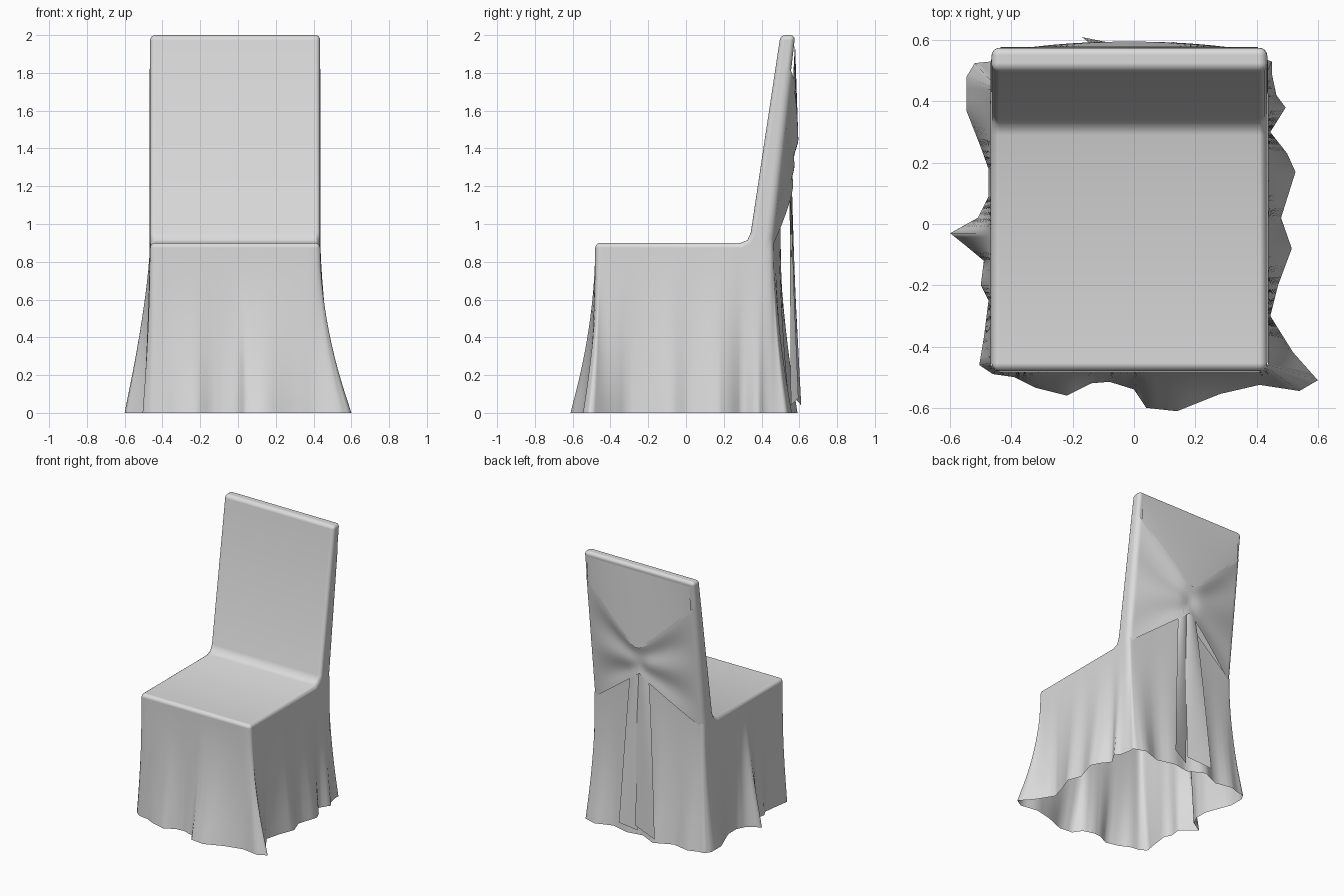
import bpy, bmesh, math
from mathutils import Vector

if "Cube" in bpy.data.objects:
    bpy.data.objects.remove(bpy.data.objects["Cube"])

X0, X1, Y0, Y1 = -0.467, 0.437, -0.481, 0.455   # rectangle the skirt hangs from
R = 0.03                                         # its corner radius
CX, HW = -0.015, 0.452                           # back panel centre and half width

cloth = bpy.data.materials.new("pale grey cloth")
cloth.diffuse_color = (0.71, 0.71, 0.71, 1)
cloth.use_nodes = True
cloth.node_tree.nodes["Principled BSDF"].inputs["Base Color"].default_value = cloth.diffuse_color


def lerp(a, b, t):
    return a + (b - a) * t


def clamp(v, a, b):
    return max(a, min(b, v))


def back_y(z):
    """Rear plane of the leaning backrest."""
    return 0.44 + (z - 0.8) * 0.1125


def make(name, bm):
    bmesh.ops.remove_doubles(bm, verts=bm.verts, dist=1e-4)
    bmesh.ops.recalc_face_normals(bm, faces=bm.faces)
    # turn open cloth so that it faces outwards
    mid = Vector((0, 0, 0.7))
    if sum(f.normal.dot(f.calc_center_median() - mid) * f.calc_area() for f in bm.faces) < 0:
        bmesh.ops.reverse_faces(bm, faces=bm.faces)
    for f in bm.faces:
        f.smooth = True
    me = bpy.data.meshes.new(name)
    bm.to_mesh(me)
    bm.free()
    ob = bpy.data.objects.new(name, me)
    me.materials.append(cloth)
    bpy.context.collection.objects.link(ob)
    return ob


def sheet(name, fn, nu, nv, closed=False):
    """Cloth grid from fn(i, j) -> point."""
    bm = bmesh.new()
    g = [[bm.verts.new(fn(i, j)) for j in range(nv + 1)] for i in range(nu if closed else nu + 1)]
    for i in range(nu):
        a, b = g[i], g[(i + 1) % len(g)]
        for j in range(nv):
            bm.faces.new((a[j], b[j], b[j + 1], a[j + 1]))
    return make(name, bm)


# Seat and backrest: L-shaped side profile, extruded, open below, rounded edges
profile = [(-0.48, 0.84), (-0.48, 0.9), (0.29, 0.9), (0.325, 0.915), (0.343, 0.955),
           (0.5, 2.0), (0.578, 2.0), (back_y(0.84), 0.84)]
bm = bmesh.new()
left = [bm.verts.new((-0.465, y, z)) for y, z in profile]
right = [bm.verts.new((0.435, y, z)) for y, z in profile]
bm.faces.new(left)
bm.faces.new(right[::-1])
for i in range(len(profile) - 1):
    bm.faces.new((left[i], left[i + 1], right[i + 1], right[i]))
body = make("seat_and_backrest", bm)
bev = body.modifiers.new("rounded edges", 'BEVEL')
bev.width, bev.segments, bev.limit_method = 0.026, 4, 'ANGLE'
bev.angle_limit = math.radians(50)
bev.use_clamp_overlap = False
bev.harden_normals = True

# Skirt: hem outline with its folds, going round from the back left corner
hem = [(-0.47, 0.53), (-0.52, 0.525), (-0.547, 0.48), (-0.547, 0.37), (-0.50, 0.25), (-0.475, 0.18),
       (-0.475, 0.09), (-0.51, 0.02), (-0.60, -0.03), (-0.55, -0.07), (-0.49, -0.12), (-0.50, -0.2),
       (-0.475, -0.25), (-0.49, -0.37), (-0.505, -0.46), (-0.46, -0.49), (-0.39, -0.50), (-0.32, -0.535),
       (-0.22, -0.56), (-0.14, -0.52), (-0.08, -0.515), (0.0, -0.54), (0.04, -0.60), (0.14, -0.611),
       (0.28, -0.555), (0.41, -0.525), (0.54, -0.545), (0.6, -0.51), (0.52, -0.42), (0.445, -0.3),
       (0.47, -0.2), (0.515, -0.08), (0.48, 0.02), (0.527, 0.17), (0.50, 0.23), (0.445, 0.3),
       (0.495, 0.38), (0.465, 0.42), (0.45, 0.49), (0.45, 0.53), (0.36, 0.56), (0.23, 0.515),
       (0.1, 0.55), (-0.02, 0.53), (-0.14, 0.59), (-0.27, 0.53), (-0.40, 0.555)]
SUB, ROWS = 3, 16
outline = [Vector(p).lerp(Vector(hem[(k + 1) % len(hem)]), s / SUB)
           for k, p in enumerate(hem) for s in range(SUB)]


def sash_low(u):
    return 1.21 - 0.34 * abs(u)


def skirt(i, j):
    h = outline[i]
    c = Vector((clamp(h.x, X0 + R, X1 - R), clamp(h.y, Y0 + R, Y1 - R)))
    a = c + (h - c).normalized() * R          # start point on the rounded rectangle
    z = 0.875
    if h.y > Y1 - R:                          # back panel rises up to the sash
        z = max(z, sash_low((c.x - CX) / HW) + 0.02)
        a.y += back_y(z) - back_y(0.875) + 0.004
    t = j / ROWS
    flare = 1.4 + 0.5 * clamp((abs(c.y) - 0.3) / 0.12, 0, 1)
    f = t ** flare
    return (lerp(a.x, h.x, f), lerp(a.y, h.y, f), lerp(z, 0.006, t) if j < ROWS else 0.0)


sheet("skirt", skirt, len(outline), ROWS, closed=True)


# Sash: gathered cloth wrapped round both sides, pulled to a pinch behind the backrest
def vee(u):
    return 1.36 + 0.44 * math.sqrt(u * u + 0.012)


def pull(u):
    return 0.088 * max(0, 1 - math.sqrt(u * u + 0.02) / 1.01)


def sash(i, j):
    u, v = math.sin((i / 24 - 1) * math.pi / 2), j / 20
    z = lerp(vee(u) + 0.02, sash_low(u), v)
    a = abs(u)
    pleat = 0.009 * math.sin(v * 4 * math.pi + 1) * math.sin(math.pi * min(1, a * 1.05))
    pinch = -0.015 * math.exp(-(u / 0.12) ** 2) * math.sin(math.pi * v)
    w = clamp((a - 0.93) / 0.07, 0, 1)
    wrap = 0.036 * (1 - math.sqrt(1 - w * w))
    y = back_y(z) + 0.006 + max(0, pull(u) + pleat + pinch) - wrap
    return (CX + u * (HW + 0.001), y, z)


sheet("sash", sash, 48, 20)


# Flap: triangular piece hanging from the top edge, ending in a V over the sash
def flap(i, j):
    u, v = (i / 20 - 1) * 0.93, j / 10
    low = vee(u)
    z = lerp(1.965, low, v)
    return (CX + u * HW, lerp(0.577, back_y(low) + 0.012 + pull(u), v), z)


sheet("back_flap", flap, 40, 10)


# Two hanging ribbon tails: top x, low x, low half width, low y, twist
for name, xa, xb, hw, yb, twist in (("tail_right", 0.03, 0.07, 0.062, 0.575, 0.02),
                                    ("tail_left", -0.035, -0.08, 0.09, 0.592, -0.018)):
    def tail(i, j):
        u, v = i / 4 - 1, j / 14
        x = lerp(xa, xb, v) + u * lerp(0.036, hw, v ** 0.6)
        y = lerp(0.548, yb, v) + 0.012 * (1 - u * u) * (1 - v) + twist * u * v
        return (x, y, lerp(1.235, 0.06 + 0.02 * u, v))
    sheet(name, tail, 8, 14)
